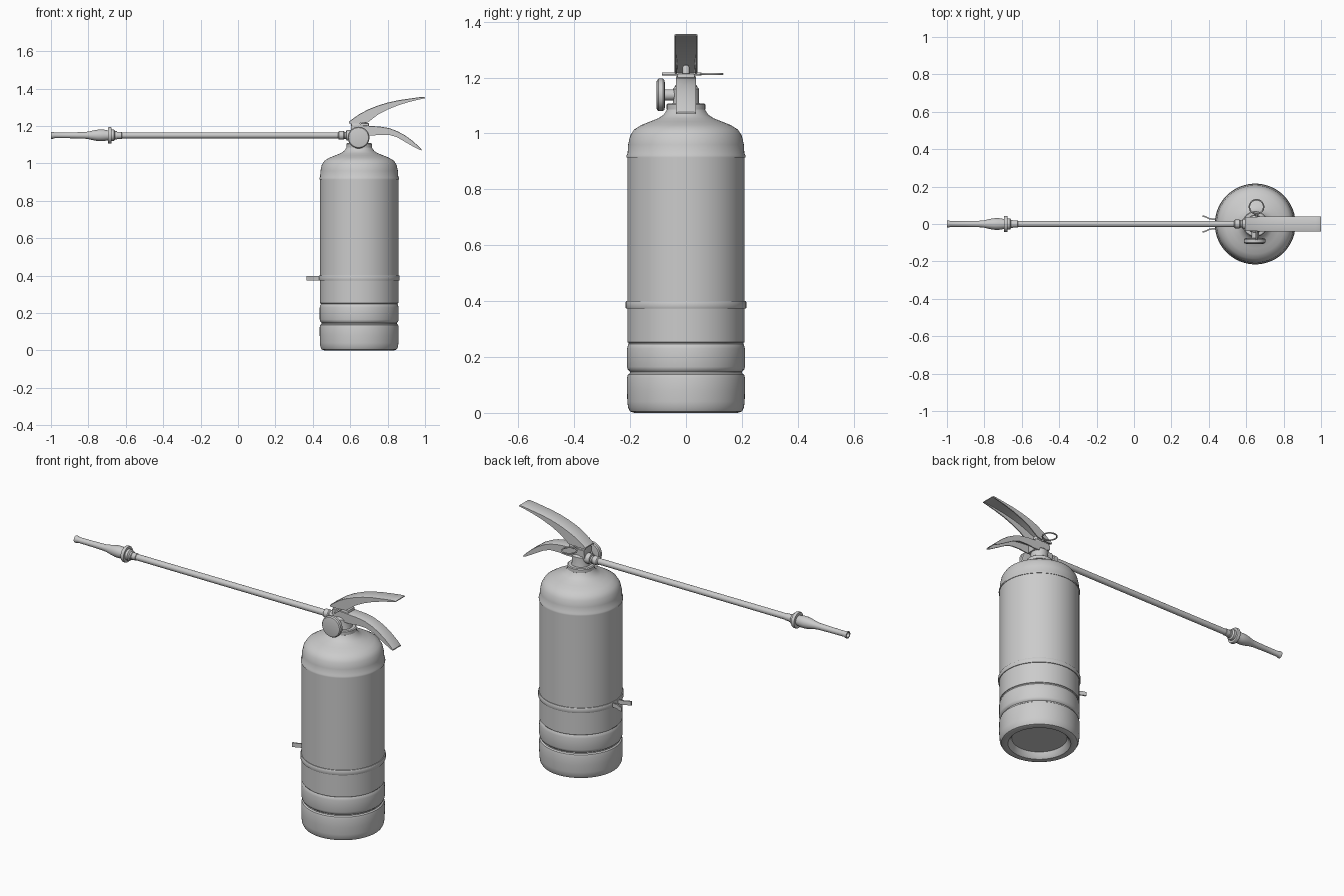
import bpy, bmesh, math
from mathutils import Matrix, Vector

grey = bpy.data.materials.new("light_grey")
grey.diffuse_color = (0.6, 0.6, 0.6, 1)
CX = 0.648  # axis of the cylinder


def finish(name, bm, smooth=True):
    bmesh.ops.recalc_face_normals(bm, faces=bm.faces)
    me = bpy.data.meshes.new(name)
    bm.to_mesh(me)
    bm.free()
    ob = bpy.data.objects.new(name, me)
    bpy.context.collection.objects.link(ob)
    me.materials.append(grey)
    if smooth:
        bpy.ops.object.select_all(action='DESELECT')
        ob.select_set(True)
        bpy.context.view_layer.objects.active = ob
        bpy.ops.object.shade_smooth_by_angle(angle=math.radians(35))
    return ob


def lathe(name, profile, origin, axis='Z', n=32):
    """Spin (radius, height) points around an axis; closed at both ends."""
    bm = bmesh.new()
    rings = []
    for r, h in profile:
        rings.append([bm.verts.new((r * math.cos(2 * math.pi * i / n),
                                    r * math.sin(2 * math.pi * i / n), h)) for i in range(n)])
    for a, b in zip(rings, rings[1:]):
        for i in range(n):
            j = (i + 1) % n
            bm.faces.new((a[i], a[j], b[j], b[i]))
    bm.faces.new(rings[0][::-1])
    bm.faces.new(rings[-1])
    rot = {'Z': Matrix.Identity(4),
           'X': Matrix.Rotation(math.pi / 2, 4, 'Y'),
           'Y': Matrix.Rotation(-math.pi / 2, 4, 'X')}[axis]
    bm.transform(Matrix.Translation(origin) @ rot)
    return finish(name, bm)


def loft(name, sections):
    bm = bmesh.new()
    rows = [[bm.verts.new(p) for p in s] for s in sections]
    n = len(rows[0])
    for a, b in zip(rows, rows[1:]):
        for i in range(n):
            j = (i + 1) % n
            bm.faces.new((a[i], a[j], b[j], b[i]))
    bm.faces.new(rows[0])
    bm.faces.new(rows[-1][::-1])
    return finish(name, bm)


def channel(name, stations, t):
    """Downward-open U channel through (x, top z, bottom z, half width)."""
    secs = []
    for x, zt, zb, w in stations:
        zi = max(zt - t, zb + 0.0005)
        c = w * 0.12
        secs.append([(x, -w, zb), (x, -w, zt - c * 0.5), (x, -w + c, zt), (x, w - c, zt),
                     (x, w, zt - c * 0.5), (x, w, zb), (x, w - t, zb), (x, w - t, zi),
                     (x, -w + t, zi), (x, -w + t, zb)])
    return loft(name, secs)


def box(name, lo, hi):
    bm = bmesh.new()
    bmesh.ops.create_cube(bm, size=1)
    for v in bm.verts:
        v.co = Vector([(a + b) / 2 + c * (b - a) for a, b, c in zip(lo, hi, v.co)])
    bmesh.ops.bevel(bm, geom=bm.edges[:], offset=0.005, segments=2, affect='EDGES', profile=0.5)
    return finish(name, bm)


# Tank with recessed foot, two grooves and domed shoulder
lathe("tank", [(0.145, 0.035), (0.155, 0.012), (0.165, 0.002), (0.185, 0), (0.2, 0.005),
               (0.207, 0.018), (0.21, 0.04), (0.211, 0.08), (0.211, 0.125), (0.208, 0.137),
               (0.201, 0.142), (0.201, 0.148), (0.208, 0.154), (0.211, 0.165), (0.211, 0.23),
               (0.208, 0.242), (0.205, 0.247), (0.207, 0.252), (0.21, 0.253), (0.21, 0.914),
               (0.213, 0.914), (0.213, 0.922), (0.209, 0.928), (0.207, 0.96), (0.2, 0.992),
               (0.186, 1.014), (0.16, 1.03), (0.13, 1.042), (0.1, 1.054), (0.081, 1.066),
               (0.071, 1.08), (0.066, 1.088)], (CX, 0, 0), n=72)

# Strap around the tank with two flared tabs
lathe("strap", [(0.209, 0.373), (0.214, 0.373), (0.216, 0.377), (0.216, 0.396),
                (0.214, 0.4), (0.209, 0.4)], (CX, 0, 0), n=72)
for side, s in (("front", -1), ("back", 1)):
    path = [(0.45, 0.022), (0.425, 0.025), (0.405, 0.028), (0.385, 0.038), (0.366, 0.043)]
    loft("strap_tab_" + side, [[(x, s * (y - 0.004), 0.375), (x, s * (y + 0.004), 0.375),
                                (x, s * (y + 0.004), 0.398), (x, s * (y - 0.004), 0.398)]
                               for x, y in path])

# Neck collar and valve
lathe("neck_collar", [(0.06, 1.08), (0.069, 1.086), (0.069, 1.104), (0.064, 1.108)], (CX, 0, 0), n=40)
lathe("valve_body", [(0.05, 1.1), (0.046, 1.115), (0.046, 1.16), (0.038, 1.168),
                     (0.034, 1.17), (0.034, 1.205)], (CX, 0, 0))
box("valve_block", (0.605, -0.031, 1.15), (0.7, 0.031, 1.215))
lathe("plunger", [(0.013, 1.19), (0.013, 1.235), (0.009, 1.244), (0.003, 1.247)], (CX + 0.025, 0, 0), n=20)

# Pressure gauge
lathe("gauge_stem", [(0.02, -0.08), (0.02, 0)], (CX, 0, 1.138), 'Y', 24)
lathe("gauge", [(0.045, -0.106), (0.053, -0.104), (0.058, -0.098), (0.058, -0.083),
                (0.053, -0.077), (0.04, -0.075)], (0.645, 0, 1.138), 'Y', 40)

# Squeeze lever and carrying handle
channel("lever", [(0.594, 1.224, 1.214, 0.037), (0.62, 1.243, 1.214, 0.037),
                  (0.65, 1.264, 1.214, 0.038), (0.695, 1.288, 1.22, 0.041),
                  (0.75, 1.31, 1.262, 0.041), (0.8, 1.325, 1.288, 0.041),
                  (0.86, 1.338, 1.312, 0.041), (0.92, 1.347, 1.33, 0.041),
                  (0.97, 1.354, 1.342, 0.041), (0.993, 1.356, 1.347, 0.041),
                  (1.0, 1.353, 1.348, 0.041)], 0.006)
channel("carry_handle", [(0.605, 1.204, 1.175, 0.035), (0.66, 1.204, 1.15, 0.035),
                         (0.71, 1.2, 1.148, 0.035), (0.76, 1.197, 1.153, 0.035),
                         (0.81, 1.188, 1.152, 0.035), (0.85, 1.173, 1.14, 0.035),
                         (0.89, 1.152, 1.117, 0.035), (0.93, 1.123, 1.094, 0.035),
                         (0.965, 1.092, 1.075, 0.035), (0.98, 1.076, 1.07, 0.035)], 0.006)

# Safety pin with pull ring
lathe("safety_pin", [(0.005, -0.085), (0.005, 0.056)], (0.655, 0, 1.213), 'Y', 12)
bpy.ops.mesh.primitive_torus_add(major_segments=40, minor_segments=10, major_radius=0.038,
                                 minor_radius=0.004, location=(0.655, 0.092, 1.213))
ring = bpy.context.object
ring.name = "pull_ring"
ring.data.materials.append(grey)
bpy.ops.object.shade_smooth_by_angle(angle=math.radians(60))

# Hose, its coupling, and the nozzle
lathe("hose_coupling", [(0.016, 0.535), (0.023, 0.54), (0.023, 0.565), (0.019, 0.57),
                        (0.019, 0.578), (0.028, 0.58), (0.028, 0.62)], (0, 0, 1.15), 'X')
lathe("hose", [(0.0165, -0.64), (0.0165, 0.55)], (0, 0, 1.15), 'X', 24)
lathe("nozzle", [(0.01, -0.985), (0.013, -1.0), (0.019, -1.0), (0.019, -0.992), (0.015, -0.98),
                 (0.0155, -0.9), (0.0175, -0.82), (0.02, -0.8), (0.027, -0.77), (0.031, -0.745),
                 (0.031, -0.72), (0.027, -0.698), (0.027, -0.695), (0.042, -0.695),
                 (0.044, -0.691), (0.044, -0.681), (0.042, -0.677), (0.03, -0.677),
                 (0.03, -0.663), (0.022, -0.657), (0.022, -0.648), (0.019, -0.646),
                 (0.019, -0.622), (0.016, -0.62)], (0, 0, 1.15), 'X')
